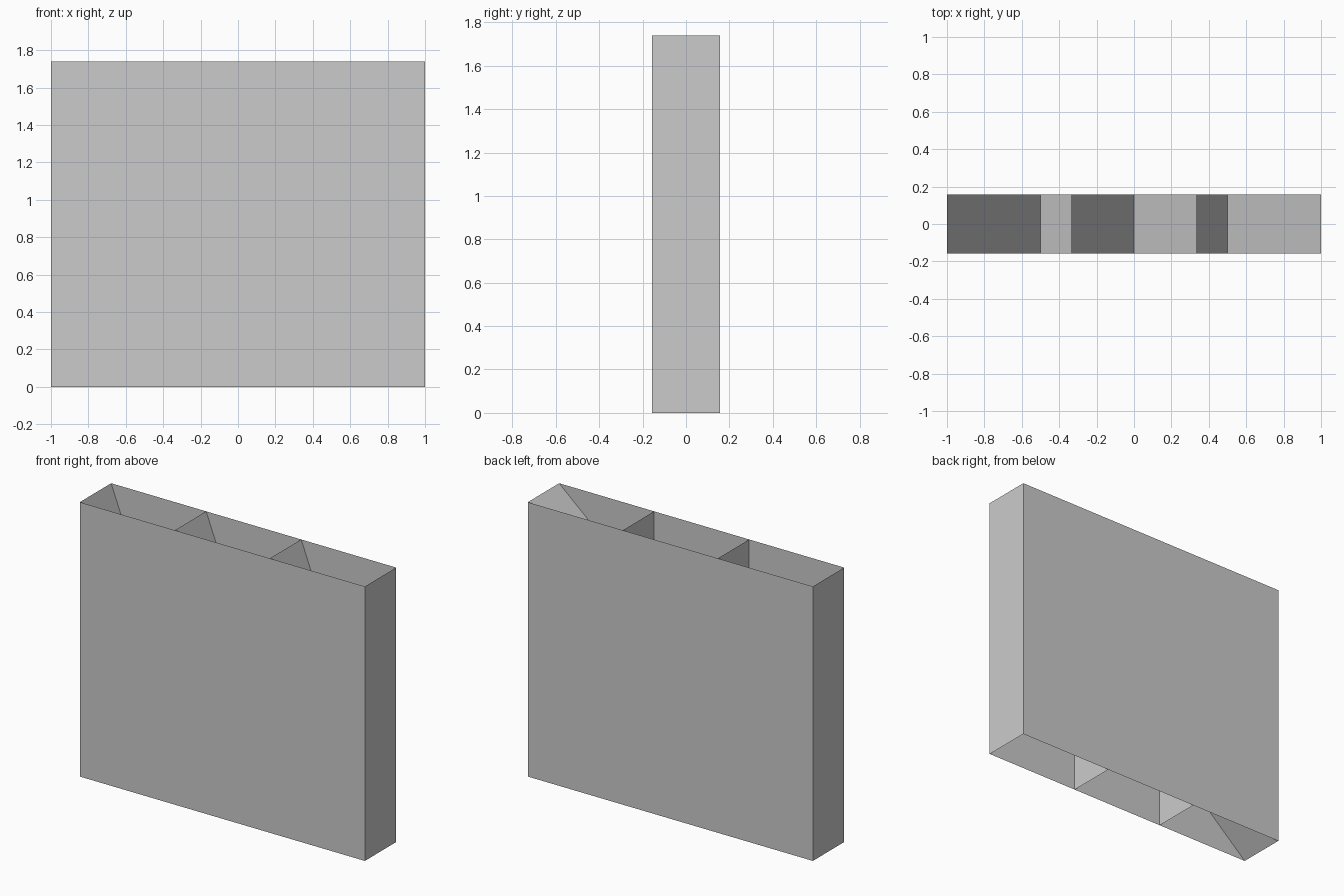
import bpy

# Remove the default cube
cube = bpy.data.objects.get("Cube")
if cube:
    bpy.data.objects.remove(cube, do_unlink=True)

W, D, H = 1.0, 0.157, 1.74      # half width, half depth, height
BAY = 2 * W / 3                 # width of one bay

grey = bpy.data.materials.new("plain_grey")
grey.use_nodes = True
colour = (0.6, 0.6, 0.6, 1)
grey.diffuse_color = colour
grey.node_tree.nodes["Principled BSDF"].inputs["Base Color"].default_value = colour


def sheet(name, corners):
    """Single flat four-sided sheet."""
    mesh = bpy.data.meshes.new(name)
    mesh.from_pydata(corners, [], [(0, 1, 2, 3)])
    mesh.materials.append(grey)
    obj = bpy.data.objects.new(name, mesh)
    bpy.context.collection.objects.link(obj)
    return obj


def web(name, x_bottom, x_top):
    """Sheet across the full depth, from the bottom edge to the top edge."""
    return sheet(name, [(x_bottom, -D, 0), (x_bottom, D, 0),
                        (x_top, D, H), (x_top, -D, H)])


# Large outer faces
sheet("front_panel", [(-W, -D, 0), (W, -D, 0), (W, -D, H), (-W, -D, H)])
sheet("back_panel", [(W, D, 0), (-W, D, 0), (-W, D, H), (W, D, H)])

# End walls
web("left_end", W, W)
sheet("right_end", [(-W, D, 0), (-W, -D, 0), (-W, -D, H), (-W, D, H)])

# Upright dividers between the bays
for i in (1, 2):
    x = -W + i * BAY
    web(f"divider_{i}", x, x)

# Steep brace in each bay
for i in range(3):
    x = -W + i * BAY
    web(f"bay_brace_{i + 1}", x + BAY, x)

# Long brace from corner to corner
web("long_brace", -W, W)
